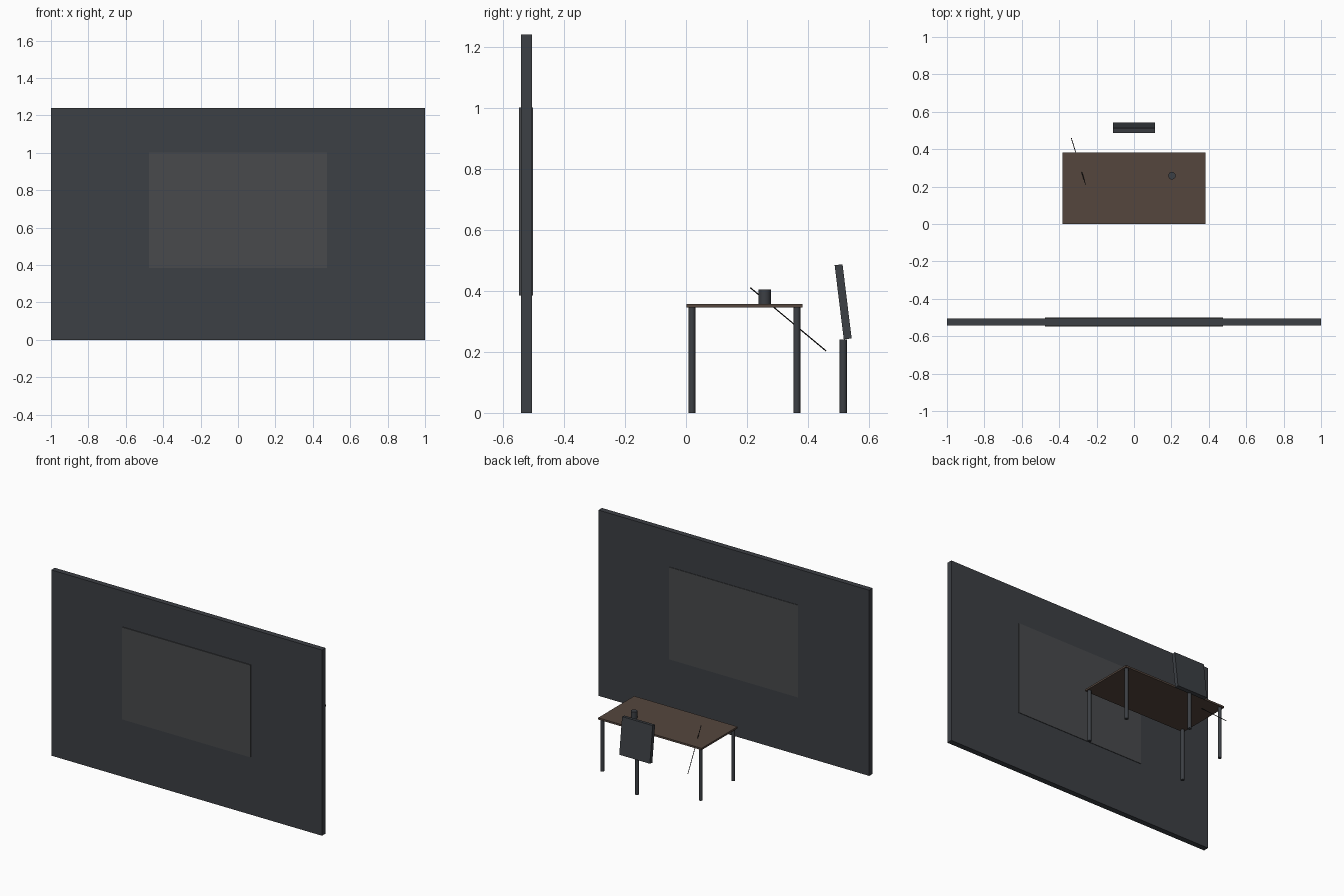
import bpy
from math import radians
from mathutils import Vector

if "Cube" in bpy.data.objects:
    bpy.data.objects.remove(bpy.data.objects["Cube"])


def material(name, rgb):
    m = bpy.data.materials.new(name)
    m.diffuse_color = (*rgb, 1)
    m.use_nodes = True
    m.node_tree.nodes["Principled BSDF"].inputs["Base Color"].default_value = m.diffuse_color
    return m


dark = material("dark_grey", (0.045, 0.05, 0.058))
panel = material("panel_grey", (0.065, 0.068, 0.072))
wood = material("dark_wood", (0.09, 0.062, 0.048))
black = material("black", (0.01, 0.01, 0.01))


def box(name, center, size, mat, tilt=0):
    bpy.ops.mesh.primitive_cube_add(size=1, location=center)
    o = bpy.context.object
    o.name = name
    o.scale = size
    bpy.ops.object.transform_apply(location=False, rotation=False, scale=True)
    o.rotation_euler.x = tilt
    o.data.materials.append(mat)
    return o


def rod(name, start, end, radius, mat, sides=32):
    a, b = Vector(start), Vector(end)
    bpy.ops.mesh.primitive_cylinder_add(vertices=sides, radius=radius,
                                        depth=(b - a).length, location=(a + b) / 2)
    o = bpy.context.object
    o.name = name
    o.rotation_euler = (b - a).to_track_quat('Z', 'Y').to_euler()
    o.data.materials.append(mat)
    bpy.ops.object.shade_smooth_by_angle()
    return o


# Wall with a screen panel standing proud on both faces
box("wall", (0, -0.523, 0.62), (2, 0.037, 1.24), dark)
box("wall_panel", (0, -0.524, 0.693), (0.95, 0.046, 0.616), panel)

# Table
box("table_top", (0, 0.191, 0.351), (0.764, 0.38, 0.012), wood)
for side, x in (("left", -0.363), ("right", 0.363)):
    for end, y in (("front", 0.019), ("back", 0.363)):
        rod(f"table_leg_{end}_{side}", (x, y, 0), (x, y, 0.346), 0.0115, dark)

# Cup and a thin stick leaning through the table top
rod("cup", (0.203, 0.258, 0.357), (0.203, 0.258, 0.404), 0.02, dark)
rod("thin_stick", (-0.259, 0.211, 0.41), (-0.335, 0.459, 0.203), 0.002, black, 12)

# Chair: single post and tilted back
rod("chair_post", (0, 0.515, 0), (0, 0.515, 0.241), 0.0125, dark)
box("chair_back", (0, 0.515, 0.364), (0.226, 0.026, 0.245), dark, radians(7))
